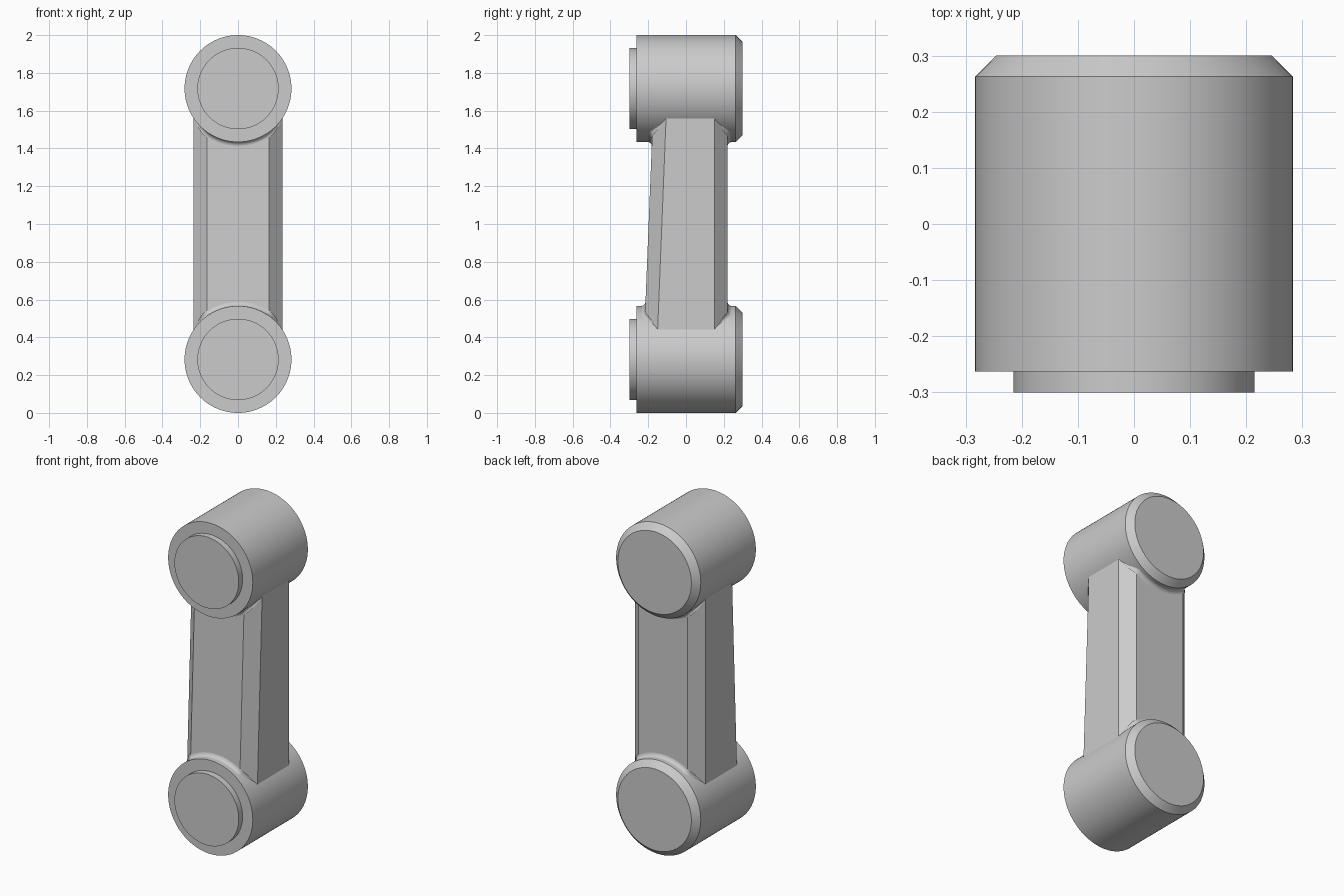
import bpy, bmesh, math

cube = bpy.data.objects.get("Cube")
if cube:
    bpy.data.objects.remove(cube)

grey = bpy.data.materials.new("light_grey")
grey.use_nodes = True
colour = (0.6, 0.6, 0.6, 1)
grey.diffuse_color = colour
grey.node_tree.nodes["Principled BSDF"].inputs["Base Color"].default_value = colour

R = 0.283             # barrel radius
HALF_W = 0.235        # arm half width
CHAMFER = 0.07        # arm corner chamfer
BACK = 0.22           # arm back face
LOW, HIGH = R, 2 - R  # barrel axis heights


def front_y(z):
    """The arm's front face leans back towards the top."""
    return -0.215 + (z - 0.57) * 0.04


def finish(name, bm):
    bmesh.ops.recalc_face_normals(bm, faces=bm.faces)
    mesh = bpy.data.meshes.new(name)
    bm.to_mesh(mesh)
    bm.free()
    mesh.materials.append(grey)
    obj = bpy.data.objects.new(name, mesh)
    bpy.context.collection.objects.link(obj)
    bpy.ops.object.select_all(action="DESELECT")
    obj.select_set(True)
    bpy.context.view_layer.objects.active = obj
    bpy.ops.object.shade_smooth_by_angle(angle=math.radians(30))
    return obj


def bridge(bm, rings, closed):
    for a, b in zip(rings, rings[1:]):
        n = len(a)
        for i in range(n if closed else n - 1):
            j = (i + 1) % n
            bm.faces.new((a[i], a[j], b[j], b[i]))


def lathe(name, profile, z0, steps=96):
    """Capped solid turned about the y axis from (radius, y) points."""
    bm = bmesh.new()
    rings = []
    for r, y in profile:
        angles = [math.tau * i / steps for i in range(steps)]
        rings.append([bm.verts.new((r * math.sin(a), y, z0 + r * math.cos(a))) for a in angles])
    bridge(bm, rings, True)
    bm.faces.new(rings[0])
    bm.faces.new(rings[-1])
    return finish(name, bm)


def fillet(name, z0, up, back, size=0.025, steps=32, arc=6):
    """Cove running round a barrel where the arm's face and chamfers meet it."""
    bm = bmesh.new()
    limit = math.asin(HALF_W / (R + 0.005))
    rings = []
    for i in range(steps + 1):
        t = 2 * i / steps - 1
        a = t * limit
        s = size * min(1, (1 - abs(t)) * 3) + 0.0005
        drop = max(0, abs(R * math.sin(a)) - (HALF_W - CHAMFER))
        ring = []
        for k in range(arc + 1):
            b = math.pi / 2 * k / arc
            r = R + s * (1 - math.cos(b)) - 0.001
            z = z0 + up * r * math.cos(a)
            out = s * (1 - math.sin(b)) - drop - 0.0005
            y = BACK + out if back else front_y(z) - out
            ring.append(bm.verts.new((r * math.sin(a), y, z)))
        rings.append(ring)
    bridge(bm, rings, False)
    obj = finish(name, bm)
    # face the cove outwards
    mid = obj.data.polygons[len(obj.data.polygons) // 2 + arc // 2]
    if mid.normal.y * (1 if back else -1) < 0:
        obj.data.flip_normals()


# Barrels with chamfered back caps, front discs and coves
for label, z0, up in (("lower", LOW, 1), ("upper", HIGH, -1)):
    lathe(label + "_barrel", [(R, -0.263), (R, 0.263)], z0)
    lathe(label + "_back_cap", [(R, 0.263), (0.246, 0.3)], z0)
    lathe(label + "_front_disc", [(0.215, -0.3), (0.215, -0.26)], z0)
    fillet(label + "_front_fillet", z0, up, False)
    fillet(label + "_back_fillet", z0, up, True)

# Tapered arm with chamfered corners
bm = bmesh.new()
inner = HALF_W - CHAMFER
sections = []
for z in (LOW, HIGH):
    f = front_y(z)
    half = [(inner, f), (HALF_W, f + CHAMFER), (HALF_W, BACK - CHAMFER), (inner, BACK)]
    outline = half + [(-x, y) for x, y in reversed(half)]
    sections.append([bm.verts.new((x, y, z)) for x, y in outline])
bridge(bm, sections, True)
for section in sections:
    bm.faces.new(section)
finish("arm", bm)
